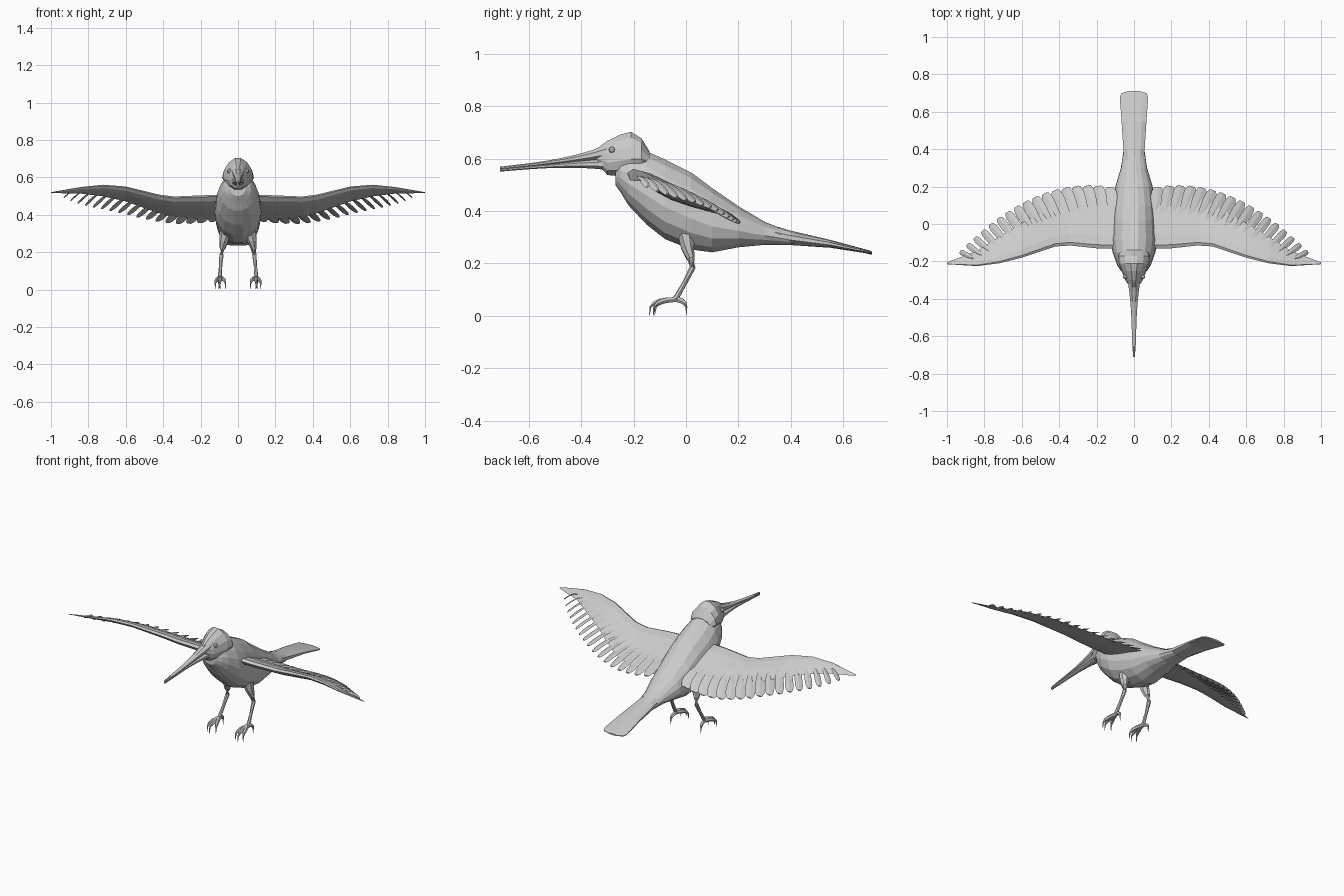
import bpy, bmesh, math
from mathutils import Vector

cube = bpy.data.objects.get("Cube")
if cube:
    bpy.data.objects.remove(cube, do_unlink=True)

colour = (0.6, 0.6, 0.6, 1)
grey = bpy.data.materials.new("plain_grey")
grey.use_nodes = True
grey.diffuse_color = colour
grey.node_tree.nodes["Principled BSDF"].inputs["Base Color"].default_value = colour


def finish(name, bm):
    bmesh.ops.recalc_face_normals(bm, faces=bm.faces)
    mesh = bpy.data.meshes.new(name)
    bm.to_mesh(mesh)
    bm.free()
    mesh.materials.append(grey)
    obj = bpy.data.objects.new(name, mesh)
    bpy.context.collection.objects.link(obj)
    return obj


def skin(bm, rings):
    """Join closed rings of points into a capped skin."""
    rows = [[bm.verts.new(p) for p in ring] for ring in rings]
    count = len(rows[0])
    for a, b in zip(rows, rows[1:]):
        for i in range(count):
            j = (i + 1) % count
            bm.faces.new((a[i], a[j], b[j], b[i]))
    bm.faces.new(rows[0])
    bm.faces.new(rows[-1])


def loft(name, sections, sides, egg=0.0):
    """Sections are (y, top z, bottom z, half width); egg widens the lower half."""
    rings = []
    for y, top, low, half_width in sections:
        ring = []
        for i in range(sides):
            angle = math.tau * (i + 0.5) / sides
            across, up = math.cos(angle), math.sin(angle)
            ring.append((half_width * across * (1 - egg * up), y,
                         (top + low) / 2 + (top - low) / 2 * up))
        rings.append(ring)
    bm = bmesh.new()
    skin(bm, rings)
    return finish(name, bm)


def tube(bm, path, radii, sides=7):
    """Sweep a round section of changing radius along a path."""
    points = [Vector(p) for p in path]
    rings = []
    for i, (point, radius) in enumerate(zip(points, radii)):
        tangent = points[min(i + 1, len(points) - 1)] - points[max(i - 1, 0)]
        turn = tangent.to_track_quat('Z', 'Y')
        angles = [math.tau * k / sides for k in range(sides)]
        rings.append([point + turn @ Vector((math.cos(a), math.sin(a), 0)) * radius
                      for a in angles])
    skin(bm, rings)


# Body running back into the tail
loft("body", [
    (-0.27, 0.58, 0.5, 0.04), (-0.25, 0.61, 0.47, 0.07), (-0.22, 0.63, 0.42, 0.09),
    (-0.15, 0.63, 0.345, 0.115), (-0.08, 0.6, 0.29, 0.125), (0.02, 0.55, 0.25, 0.12),
    (0.1, 0.49, 0.24, 0.115), (0.2, 0.42, 0.26, 0.1), (0.3, 0.36, 0.27, 0.07),
    (0.4, 0.32, 0.27, 0.055)], sides=16, egg=0.1)
loft("tail", [
    (0.25, 0.37, 0.28, 0.06), (0.4, 0.325, 0.27, 0.06), (0.55, 0.29, 0.26, 0.07),
    (0.68, 0.255, 0.24, 0.08), (0.7, 0.25, 0.235, 0.07), (0.71, 0.245, 0.235, 0.03)], sides=10)

# Head with the overhanging neck collar
loft("head", [
    (-0.34, 0.64, 0.58, 0.02), (-0.3, 0.67, 0.535, 0.046), (-0.25, 0.695, 0.53, 0.066),
    (-0.21, 0.705, 0.535, 0.08), (-0.17, 0.68, 0.55, 0.084), (-0.14, 0.63, 0.56, 0.065)],
    sides=12, egg=0.2)

# Long two-part beak, flaring where it meets the head
for name, flare, sign in (("upper_beak", 0.04, 1), ("lower_beak", 0.03, -1)):
    sections = []
    for k in range(8):
        t = k / 7
        seam = 0.6 - 0.04 * t
        flared = (1 - t) ** 3
        height = flare * flared + 0.015 - 0.005 * t
        half_width = 0.025 * flared + 0.012 * (1 - 0.6 * t ** 8)
        sections.append((-0.3 - 0.41 * t, seam + sign * height, seam - sign * 0.002, half_width))
    loft(name, sections, sides=8)

# Wing stations: x, leading y, z, chord, half thickness
WING = [(0.03, -0.135, 0.5, 0.31, 0.033), (0.2, -0.13, 0.495, 0.29, 0.03),
        (0.34, -0.115, 0.49, 0.25, 0.026), (0.42, -0.12, 0.5, 0.22, 0.025),
        (0.6, -0.18, 0.545, 0.18, 0.02), (0.72, -0.21, 0.555, 0.14, 0.017),
        (0.84, -0.225, 0.545, 0.08, 0.01), (1, -0.215, 0.52, 0.01, 0.002)]
SLOPE = 0.4
FEATHERS = 17


def station(x):
    for a, b in zip(WING, WING[1:]):
        if x <= b[0]:
            f = (x - a[0]) / (b[0] - a[0])
            return [u + (v - u) * f for u, v in zip(a, b)]


def wing_panel(side):
    sides = 12
    rings = []
    for x, y, z, chord, thick in WING:
        ring = []
        for k in range(sides):
            angle = math.tau * k / sides
            t = (1 - math.cos(angle)) / 2
            back = t * chord
            lift = thick * math.sin(angle) * (1.15 - t)
            ring.append((side * (x + 0.1 * back * (1 - x)), y + back, z - SLOPE * back + lift))
        rings.append(ring)
    bm = bmesh.new()
    skin(bm, rings)
    return bm


def feather(bm, side, base, tip, width):
    """Thin bowed blade with a blunt rounded end, its outer edge turned down."""
    axis = tip - base
    across = Vector((axis.y, -axis.x, 0)).normalized() - Vector((0, 0, 0.22))
    ridge = Vector((0, 0, 0.004))
    steps = 6
    rings = []
    for k in range(steps + 1):
        f = math.sin(math.pi / 2 * k / steps)
        spread = width * (0.6 + 0.5 * f) * math.sqrt(1 - 0.85 * f ** 8)
        centre = base + axis * f + ridge * 3 * math.sin(f * math.pi)
        edge = across * spread
        ring = (centre - edge, centre + ridge, centre + edge, centre - ridge)
        rings.append([Vector((side * p.x, p.y, p.z)) for p in ring])
    skin(bm, rings)


for side, label in ((1, "left"), (-1, "right")):
    finish(label + "_wing", wing_panel(side))

    # Overlapping flight feathers fan outward and narrow toward the wing tip
    bm = bmesh.new()
    for i in range(FEATHERS):
        f = i / (FEATHERS - 1)
        x, y, z, chord, thick = station(0.11 + 0.74 * f)
        root = 0.45 * chord
        base = Vector((x, y + root, z - SLOPE * root))
        tip_x = 0.13 + f - 0.2 * f * f
        tip_y = 0.205 - 0.74 * (tip_x - 0.24) ** 2
        lead_y, lead_z = station(tip_x)[1:3]
        drop = (SLOPE + 0.14 * f) * (tip_y - lead_y)
        tip = Vector((tip_x, tip_y, lead_z - drop))
        feather(bm, side, base, tip, 0.038 - 0.022 * f ** 1.5)
    finish(label + "_flight_feathers", bm)

    # Eye
    bm = bmesh.new()
    bmesh.ops.create_icosphere(bm, subdivisions=2, radius=0.012)
    bmesh.ops.translate(bm, verts=bm.verts, vec=(side * 0.047, -0.283, 0.634))
    finish(label + "_eye", bm)

    # Feathered thigh and bare shank
    bm = bmesh.new()
    path = [(0.065, 0, 0.32), (0.075, 0.006, 0.26), (0.083, 0.017, 0.22),
            (0.088, 0.025, 0.185), (0.093, -0.005, 0.125), (0.098, -0.04, 0.065)]
    tube(bm, [(side * x, y, z) for x, y, z in path],
         [0.034, 0.025, 0.016, 0.012, 0.009, 0.011])
    finish(label + "_leg", bm)

    # Three front toes and one hind toe, each arching down to a claw
    bm = bmesh.new()
    joints = 5
    for spread, reach in ((-0.03, 0.08), (0, 0.1), (0.026, 0.085), (0.006, -0.043)):
        path, radii = [], []
        for k in range(joints + 1):
            bend = math.pi / 2 * k / joints
            f = math.sin(bend)
            height = 0.06 * math.sqrt(max(math.cos(bend), 0))
            path.append((side * (0.096 + spread * f), -0.04 - reach * f, height + 0.002))
            radii.append(0.011 * (1 - 0.9 * f ** 8))
        tube(bm, path, radii, sides=6)
    finish(label + "_foot", bm)
